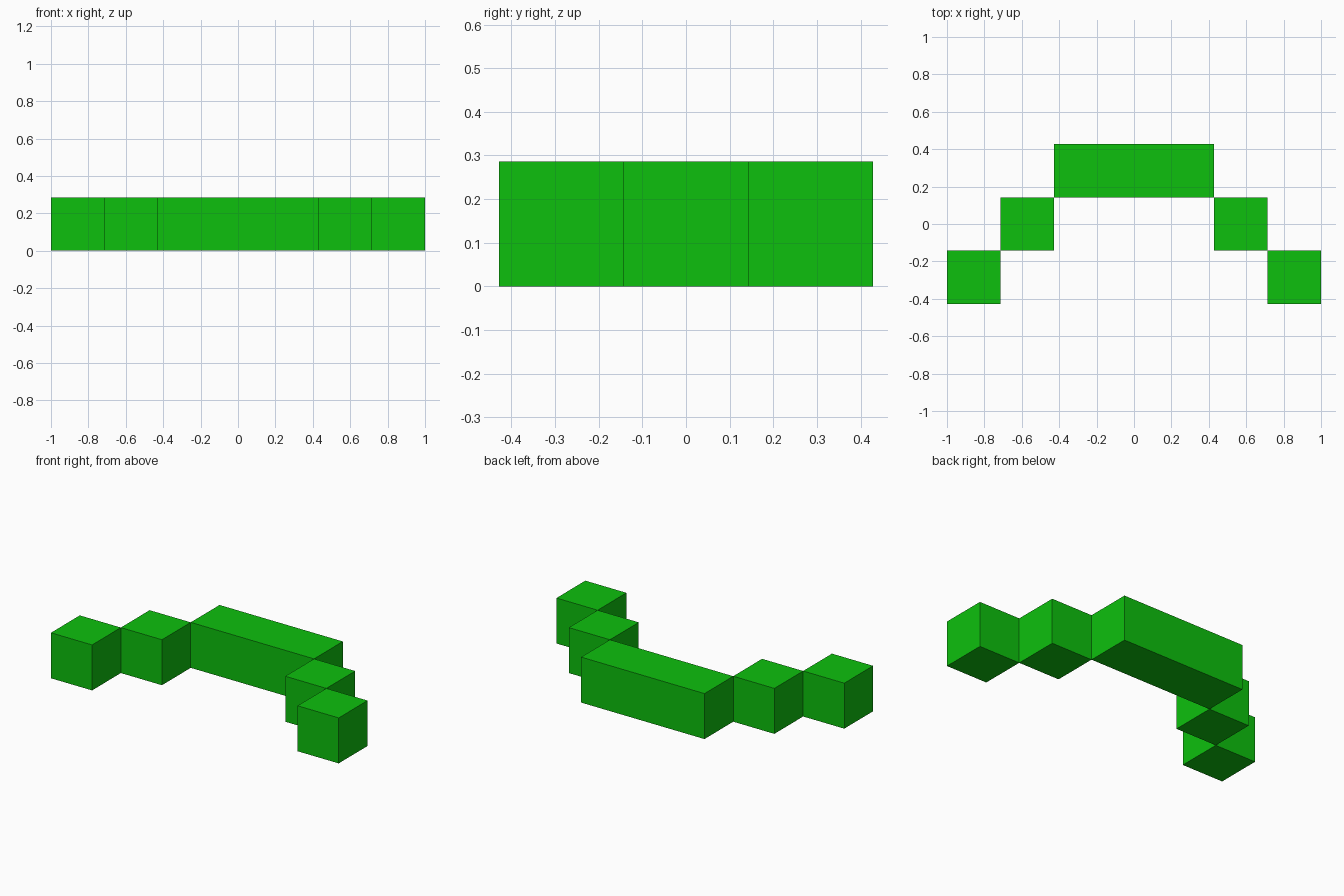
import bpy

default = bpy.data.objects.get("Cube")
if default:
    bpy.data.objects.remove(default, do_unlink=True)

U = 2 / 7  # edge of one block

# Single flat green
green = bpy.data.materials.new("bright_green")
green.use_nodes = True
colour = (0.004, 0.527, 0.004, 1)
green.diffuse_color = colour
bsdf = next(n for n in green.node_tree.nodes if n.type == 'BSDF_PRINCIPLED')
bsdf.inputs["Base Color"].default_value = colour


def block(name, x, y, width=1):
    """Box resting on the ground; position and width in block units."""
    bpy.ops.mesh.primitive_cube_add(size=1, location=(x * U, y * U, U / 2))
    obj = bpy.context.object
    obj.name = name
    obj.scale = (width * U, U, U)
    bpy.ops.object.transform_apply(location=False, rotation=False, scale=True)
    obj.data.materials.append(green)


# Long bar across the back
block("back_bar", 0, 1, 3)

# Stepped arms coming forward on both sides
for side, s in (("left", 1), ("right", -1)):
    block(f"{side}_middle_block", 2 * s, 0)
    block(f"{side}_front_block", 3 * s, -1)
